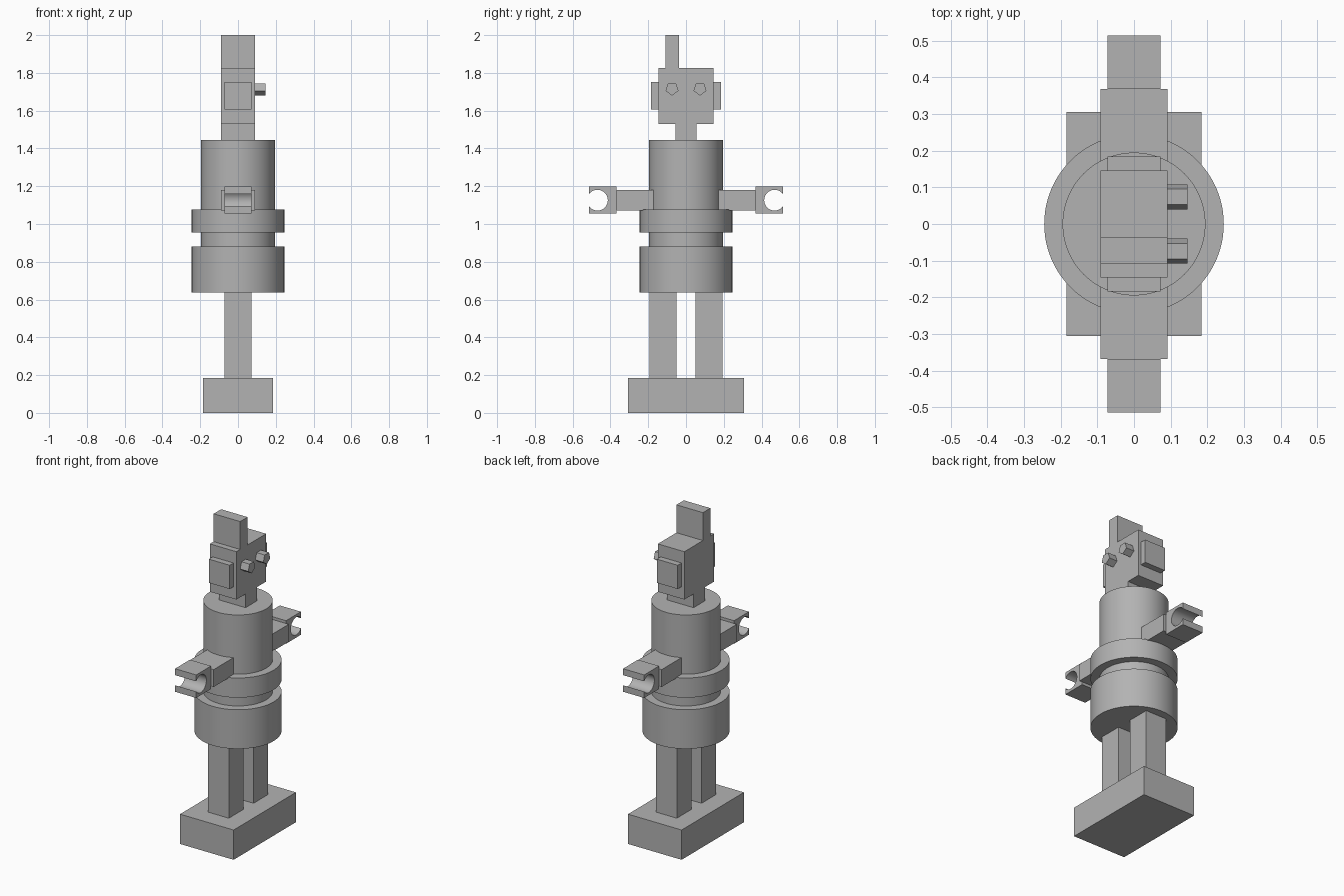
import bpy
import bmesh
from math import pi, sin, cos, asin, radians

cube = bpy.data.objects.get("Cube")
if cube:
    bpy.data.objects.remove(cube, do_unlink=True)

GREY = (0.45, 0.45, 0.45, 1)
grey = bpy.data.materials.new("plain grey")
grey.use_nodes = True
grey.diffuse_color = GREY
grey.node_tree.nodes["Principled BSDF"].inputs["Base Color"].default_value = GREY


def finish(name, bm, smooth=False):
    bmesh.ops.recalc_face_normals(bm, faces=bm.faces)
    mesh = bpy.data.meshes.new(name)
    bm.to_mesh(mesh)
    bm.free()
    mesh.materials.append(grey)
    obj = bpy.data.objects.new(name, mesh)
    bpy.context.collection.objects.link(obj)
    if smooth:
        bpy.ops.object.select_all(action="DESELECT")
        obj.select_set(True)
        bpy.context.view_layer.objects.active = obj
        bpy.ops.object.shade_smooth_by_angle(angle=radians(30))
    return obj


def box(name, half_x, y, z):
    """Box centred on x = 0 with (low, high) ranges along y and z."""
    bm = bmesh.new()
    bmesh.ops.create_cube(bm, size=1)
    bmesh.ops.scale(bm, vec=(2 * half_x, abs(y[1] - y[0]), z[1] - z[0]), verts=bm.verts)
    bmesh.ops.translate(bm, vec=(0, sum(y) / 2, sum(z) / 2), verts=bm.verts)
    return finish(name, bm)


def drum(name, radius, z):
    """Upright round body section."""
    bm = bmesh.new()
    bmesh.ops.create_cone(bm, cap_ends=True, segments=96, radius1=radius,
                          radius2=radius, depth=z[1] - z[0])
    bmesh.ops.translate(bm, vec=(0, 0, sum(z) / 2), verts=bm.verts)
    return finish(name, bm, smooth=True)


def prism(name, outline, x, smooth=False):
    """Outline in (y, z) extruded along x."""
    bm = bmesh.new()
    face = bm.faces.new([bm.verts.new((x[0], y, z)) for y, z in outline])
    new = bmesh.ops.extrude_face_region(bm, geom=[face])["geom"]
    moved = [v for v in new if isinstance(v, bmesh.types.BMVert)]
    bmesh.ops.translate(bm, vec=(x[1] - x[0], 0, 0), verts=moved)
    return finish(name, bm, smooth)


# Base and round body
box("base", 0.184, (-0.306, 0.306), (0, 0.185))
drum("hips", 0.245, (0.637, 0.88))
drum("waist", 0.195, (0.88, 0.955))
drum("belt", 0.245, (0.955, 1.077))
drum("torso", 0.195, (1.077, 1.445))

# Head
box("neck", 0.091, (-0.056, 0.056), (1.445, 1.53))
box("head", 0.091, (-0.146, 0.146), (1.53, 1.827))
box("crest", 0.091, (-0.109, -0.036), (1.827, 2.0))

# Hand outline: a block with a round grip open at its outer end
HAND_Z, GRIP_Y, GRIP_R, TIP, HALF = 1.126, 0.469, 0.055, 0.514, 0.0715
gap = pi / 2 - asin((TIP - GRIP_Y) / GRIP_R)
steps = 32
hand = [(TIP, HALF), (0.368, HALF), (0.368, -HALF), (TIP, -HALF)]
for i in range(steps + 1):
    a = -gap - i / steps * (2 * pi - 2 * gap)
    hand.append((GRIP_Y + GRIP_R * cos(a), GRIP_R * sin(a)))

# Paired parts on both sides
for side, s in (("left", 1), ("right", -1)):
    box(side + "_leg", 0.072, (s * 0.05, s * 0.193), (0.185, 0.637))
    box(side + "_ear", 0.072, (s * 0.146, s * 0.184), (1.605, 1.752))
    box(side + "_arm", 0.091, (s * 0.1, s * 0.368), (1.072, 1.18))
    prism(side + "_hand", [(s * y, HAND_Z + z) for y, z in hand],
          (-0.0725, 0.0725), smooth=True)
    eye = [(s * 0.074 + 0.036 * cos(a), 1.716 + 0.036 * sin(a))
           for a in (-pi / 2 + i * 2 * pi / 5 for i in range(5))]
    prism(side + "_eye", eye, (0.085, 0.146))
